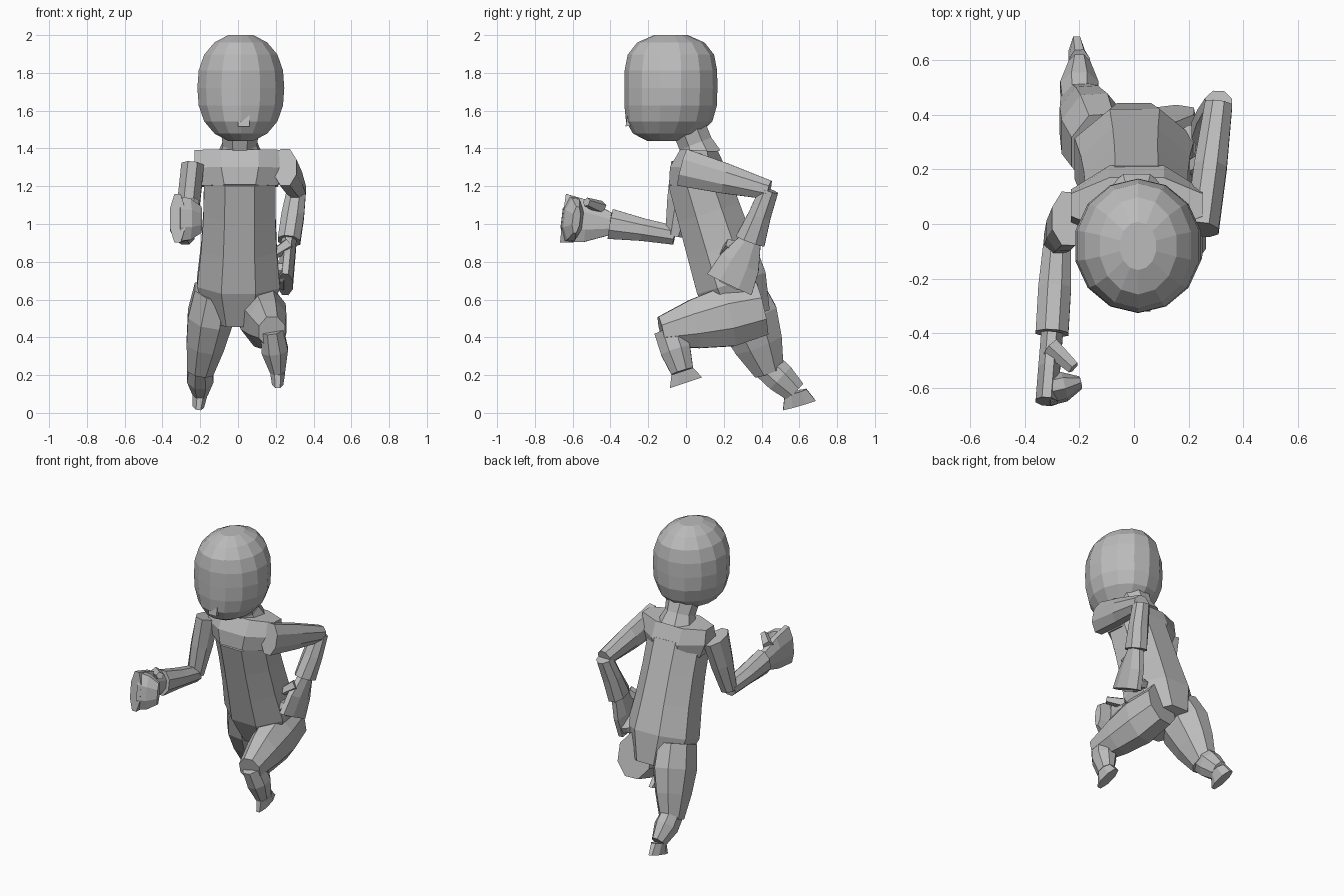
import bpy, bmesh, math
from mathutils import Vector

cube = bpy.data.objects.get("Cube")
if cube:
    bpy.data.objects.remove(cube)

GREY = (0.5, 0.5, 0.5, 1)
clay = bpy.data.materials.new("grey clay")
clay.use_nodes = True
clay.diffuse_color = GREY
clay.node_tree.nodes["Principled BSDF"].inputs["Base Color"].default_value = GREY

SIDEWAYS = Vector((1, 0, 0))


def loft(name, rings, sides=8):
    """Skin a closed tube over rings of (centre, width vector, depth vector)."""
    bm = bmesh.new()
    loops = []
    grow = 1 / math.cos(math.pi / sides)
    for centre, width, depth in rings:
        angles = [(i + 0.5) * math.tau / sides for i in range(sides)]
        loops.append([
            bm.verts.new(centre + grow * (width * math.cos(a) + depth * math.sin(a)))
            for a in angles
        ])
    for lower, upper in zip(loops, loops[1:]):
        for i in range(sides):
            bm.faces.new((lower[i - 1], lower[i], upper[i], upper[i - 1]))
    bm.faces.new(loops[0])
    bm.faces.new(loops[-1])
    bmesh.ops.recalc_face_normals(bm, faces=bm.faces)
    mesh = bpy.data.meshes.new(name)
    bm.to_mesh(mesh)
    bm.free()
    mesh.materials.append(clay)
    bpy.context.collection.objects.link(bpy.data.objects.new(name, mesh))


def segment(name, start, end, *sizes, sides=8):
    """Straight body part whose (half width, half depth) changes at even steps."""
    start, end = Vector(start), Vector(end)
    axis = (end - start).normalized()
    depth_axis = axis.cross(SIDEWAYS).normalized()
    width_axis = depth_axis.cross(axis)
    steps = len(sizes) - 1
    loft(name, [
        (start.lerp(end, i / steps), width_axis * width, depth_axis * depth)
        for i, (width, depth) in enumerate(sizes)
    ], sides)


def arm(side, inward, shoulder, elbow, wrist, knuckles):
    """Arm with a mitten hand; fingers and thumb curl towards the body."""
    shoulder, elbow, wrist, knuckles = map(Vector, (shoulder, elbow, wrist, knuckles))
    reach = (knuckles - wrist).normalized()
    lift = reach.cross(SIDEWAYS).normalized()
    curl = SIDEWAYS * inward
    segment(side + "_upper_arm", shoulder, elbow, (.06, .1), (.06, .08), (.05, .05))
    segment(side + "_forearm", elbow, wrist, (.05, .05), (.06, .06), (.06, .08))
    segment(side + "_palm", wrist, knuckles, (.04, .06), (.04, .11), (.04, .13))
    root = knuckles - reach * .04
    segment(side + "_fingers", root, root + curl * .12 - reach * .03,
            (.05, .12), (.05, .11), (.02, .07))
    base = wrist + reach * .06 + lift * .08
    segment(side + "_thumb", base, base + curl * .09 + reach * .08 + lift * .02,
            (.03, .03), (.02, .02), sides=5)


def leg(side, hip, bent_knee, shin_top, ankle, sole):
    """Leg with a full thigh, tapered shin and small wedge foot."""
    segment(side + "_thigh", hip, bent_knee, (.11, .14), (.12, .16), (.1, .13), (.07, .08))
    segment(side + "_shin", shin_top, ankle, (.06, .08), (.07, .08), (.04, .06))
    segment(side + "_foot", ankle, sole, (.04, .06), (.03, .09))


# Egg-shaped head: narrow jaw, deep profile, chin drawn slightly forward
head_rings = []
levels = 9
for i in range(levels):
    t = math.sin(math.radians(75) * (2 * i / (levels - 1) - 1))
    centre = Vector((.015, -.08 - .04 * max(0, -t) ** 3, 1.72 + .29 * t))
    head_rings.append((
        centre,
        SIDEWAYS * .23 * math.sqrt(1 - abs(t) ** 2.5),
        Vector((0, .24 * math.sqrt(1 - t ** 4), 0)),
    ))
loft("head", head_rings, sides=14)
segment("nose", (.03, -.27, 1.52), (.03, -.28, 1.7), (.03, .05), (.03, .03), (.01, .02), sides=4)
segment("neck", (.01, .08, 1.35), (.01, .02, 1.5), (.12, .11), (.09, .09), (.1, .09))

# Trunk leaning into the run, with a broad shoulder yoke
segment("torso", (0, .3, .5), (.01, .06, 1.25),
        (.15, .15), (.22, .19), (.2, .18), (.19, .17), (.19, .16))
segment("shoulders", (.01, .06, 1.2), (.01, .07, 1.39), (.2, .15), (.24, .15), (.24, .1))

# Arms: right swung forward, left swung back
arm("right", 1, (-.24, .02, 1.31), (-.28, -.06, .94), (-.3, -.4, 1), (-.32, -.65, 1.03))
arm("left", -1, (.25, -.02, 1.3), (.31, .44, 1.18), (.27, .34, .91), (.25, .23, .68))

# Legs: right pushing off behind, left lifted in front
leg("right", (-.12, .27, .65), (-.2, .44, .22), (-.2, .42, .26), (-.2, .58, .11), (-.21, .6, .04))
leg("left", (.11, .4, .55), (.18, -.13, .43), (.18, -.09, .44), (.21, -.02, .22), (.21, 0, .16))
